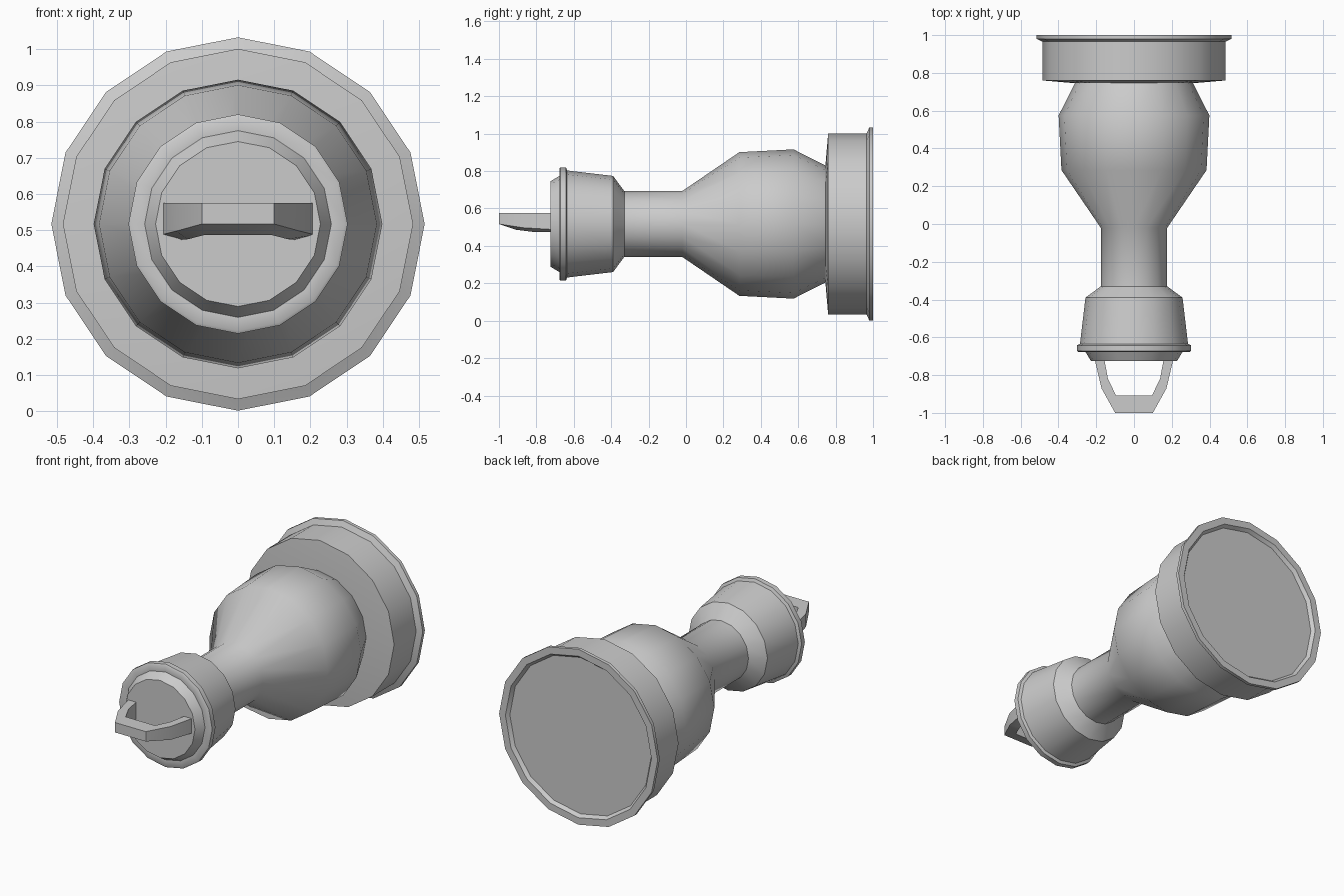
import bpy, bmesh, math

if "Cube" in bpy.data.objects:
    bpy.data.objects.remove(bpy.data.objects["Cube"])

CZ = 0.517   # height of the long axis
SIDES = 16


def finish(name, bm, angle):
    bmesh.ops.recalc_face_normals(bm, faces=bm.faces)
    me = bpy.data.meshes.new(name)
    bm.to_mesh(me)
    bm.free()
    ob = bpy.data.objects.new(name, me)
    bpy.context.collection.objects.link(ob)
    bpy.ops.object.select_all(action='DESELECT')
    ob.select_set(True)
    bpy.context.view_layer.objects.active = ob
    bpy.ops.object.shade_smooth_by_angle(angle=math.radians(angle))
    return ob


def loft(bm, rings):
    """Bridge successive closed rings and cap both ends."""
    rings = [[bm.verts.new(p) for p in r] for r in rings]
    for a, b in zip(rings, rings[1:]):
        n = len(a)
        for i in range(n):
            j = (i + 1) % n
            bm.faces.new((a[i], a[j], b[j], b[i]))
    bm.faces.new(rings[0])
    bm.faces.new(rings[-1][::-1])


def turned(name, profile, angle=40):
    """Solid of revolution about the y axis from (y, radius) points."""
    bm = bmesh.new()
    steps = [2 * math.pi * i / SIDES for i in range(SIDES)]
    loft(bm, [[(r * math.sin(a), y, CZ + r * math.cos(a)) for a in steps]
              for y, r in profile])
    return finish(name, bm, angle)


# end cap, thin collar, narrow neck and swelling bulb
turned("body", [(-0.725, 0.228), (-0.675, 0.258), (-0.677, 0.295), (-0.672, 0.303),
                (-0.642, 0.303), (-0.635, 0.286), (-0.39, 0.257), (-0.33, 0.176),
                (-0.02, 0.176), (0.285, 0.384), (0.575, 0.399), (0.76, 0.305)])

# wide drum with flared lip and shallow recessed back
turned("base_drum", [(0.745, 0.31), (0.76, 0.484), (0.965, 0.484), (0.975, 0.505),
                     (0.98, 0.516), (1.0, 0.516), (1.0, 0.475), (0.98, 0.46)])

# bail handle: outer x/y/underside z, inner x/y/underside z for each station
half = [((0.212, -0.70, 0.487), (0.160, -0.70, 0.473)),
        ((0.172, -0.87, 0.497), (0.138, -0.82, 0.475)),
        ((0.100, -1.00, 0.517), (0.095, -0.908, 0.486))]
path = [(s, p) for s, pts in ((1, half), (-1, half[::-1])) for p in pts]
TOP = 0.575
bm = bmesh.new()
loft(bm, [[(s * o[0], o[1], TOP), (s * o[0], o[1], o[2]),
           (s * i[0], i[1], i[2]), (s * i[0], i[1], TOP)] for s, (o, i) in path])
finish("handle", bm, 40)
